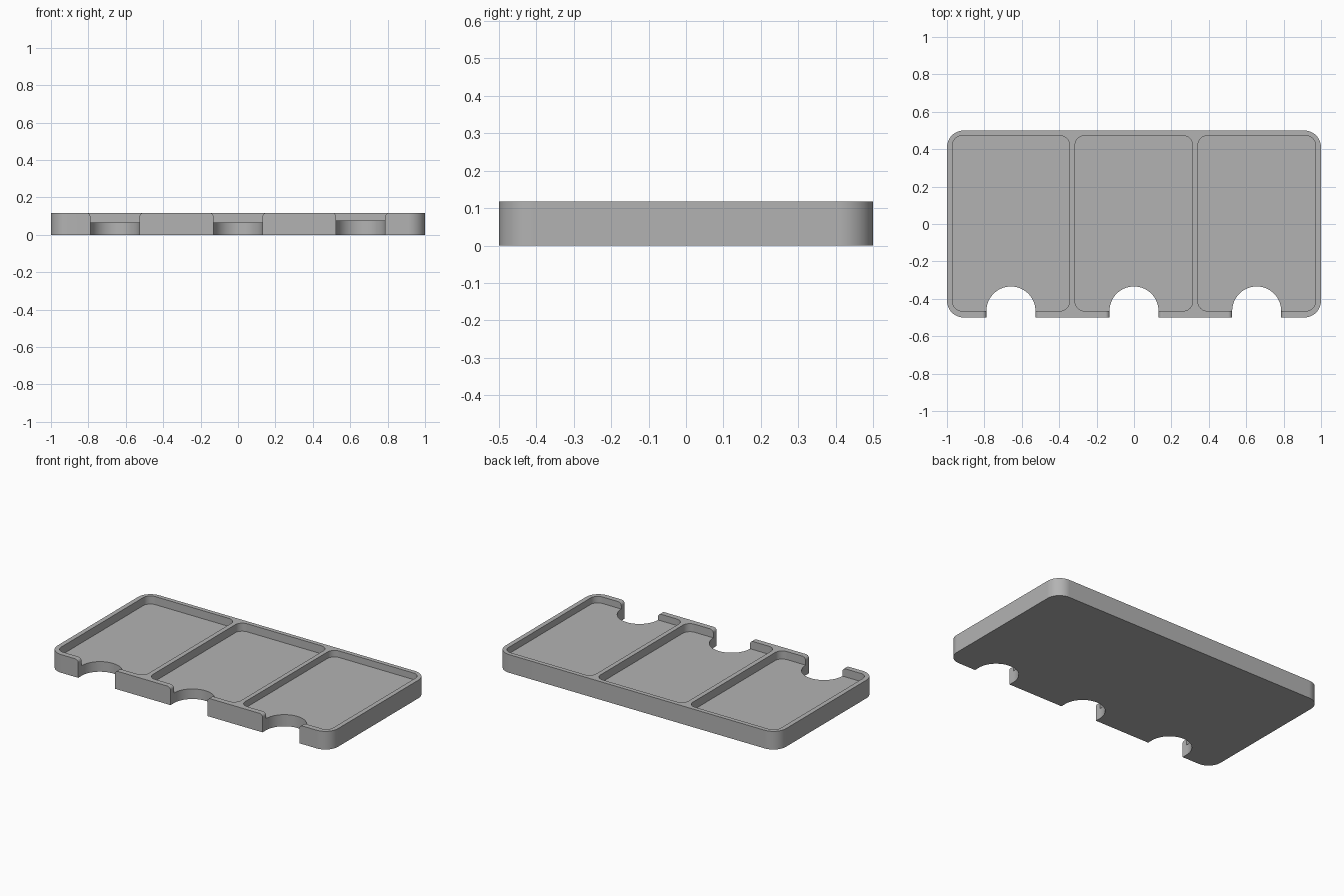
import bpy
import bmesh
from math import cos, sin, pi
from mathutils import Vector

if "Cube" in bpy.data.objects:
    bpy.data.objects.remove(bpy.data.objects["Cube"], do_unlink=True)

HEIGHT = 0.117
grey = bpy.data.materials.new("mid grey")
grey.use_nodes = True
grey.diffuse_color = (0.45, 0.45, 0.45, 1)
grey.node_tree.nodes["Principled BSDF"].inputs["Base Color"].default_value = (0.45, 0.45, 0.45, 1)


def arc(cx, cy, r, start, end, steps):
    """Points along a circular arc, angles in turns of pi."""
    angles = [pi * (start + (end - start) * i / steps) for i in range(steps + 1)]
    return [(cx + r * cos(a), cy + r * sin(a)) for a in angles]


def rounded_rect(x0, x1, y0, y1, r, steps=12):
    corners = [(x1 - r, y1 - r), (x0 + r, y1 - r), (x0 + r, y0 + r), (x1 - r, y0 + r)]
    return [p for i, (cx, cy) in enumerate(corners)
            for p in arc(cx, cy, r, i / 2, i / 2 + 0.5, steps)]


def prism(name, outline, low, high, upright=False):
    """Extrude an outline along z, or along y when it is drawn upright in x and z."""
    bm = bmesh.new()
    verts = [bm.verts.new((a, low, b) if upright else (a, b, low)) for a, b in outline]
    face = bm.faces.new(verts)
    moved = bmesh.ops.extrude_face_region(bm, geom=[face])["geom"]
    depth = high - low
    bmesh.ops.translate(bm, verts=[v for v in moved if isinstance(v, bmesh.types.BMVert)],
                        vec=Vector((0, depth, 0) if upright else (0, 0, depth)))
    bmesh.ops.recalc_face_normals(bm, faces=bm.faces)
    mesh = bpy.data.meshes.new(name)
    bm.to_mesh(mesh)
    bm.free()
    mesh.materials.append(grey)
    obj = bpy.data.objects.new(name, mesh)
    bpy.context.collection.objects.link(obj)
    return obj


def carve(target, cutter):
    cutter.hide_render = True
    mod = target.modifiers.new("carve", "BOOLEAN")
    mod.operation = "DIFFERENCE"
    mod.solver = "EXACT"
    mod.object = cutter
    bpy.context.view_layer.objects.active = target
    bpy.ops.object.modifier_apply(modifier=mod.name)
    bpy.data.objects.remove(cutter, do_unlink=True)


# Solid tray body
tray = prism("tray", rounded_rect(-1, 1, -0.5, 0.5, 0.09), 0, HEIGHT)

# Three pockets: left edge, right edge, floor height, notch centre
pockets = [(-0.97, -0.345, 0.065, -0.658),
           (-0.315, 0.313, 0.065, 0),
           (0.342, 0.97, 0.075, 0.656)]
HALF, EASE = 0.131, 0.022

for x0, x1, floor, cx in pockets:
    carve(tray, prism("pocket_cutter", rounded_rect(x0, x1, -0.465, 0.472, 0.05), floor, 0.3))

    # Finger notch through the floor and front wall
    notch = arc(cx, -0.465, HALF, 0, 1, 40) + [(cx - HALF, -0.6), (cx + HALF, -0.6)]
    carve(tray, prism("notch_cutter", notch, -0.1, 0.3))

    # Rounded upper corners of the front wall beside the notch
    z = HEIGHT - EASE
    right = arc(cx + HALF + EASE, z, EASE, 1, 0.5, 8)
    left = arc(cx - HALF - EASE, z, EASE, 0.5, 0, 8)
    flare = right + [(right[-1][0], 0.2), (left[0][0], 0.2)] + left
    carve(tray, prism("corner_cutter", flare, -0.6, -0.44, upright=True))

# Smooth the curved walls and keep the rims crisp
bpy.ops.object.select_all(action="DESELECT")
tray.select_set(True)
bpy.context.view_layer.objects.active = tray
bpy.ops.object.shade_smooth_by_angle(angle=pi / 6)
weighted = tray.modifiers.new("even shading", "WEIGHTED_NORMAL")
weighted.keep_sharp = True
